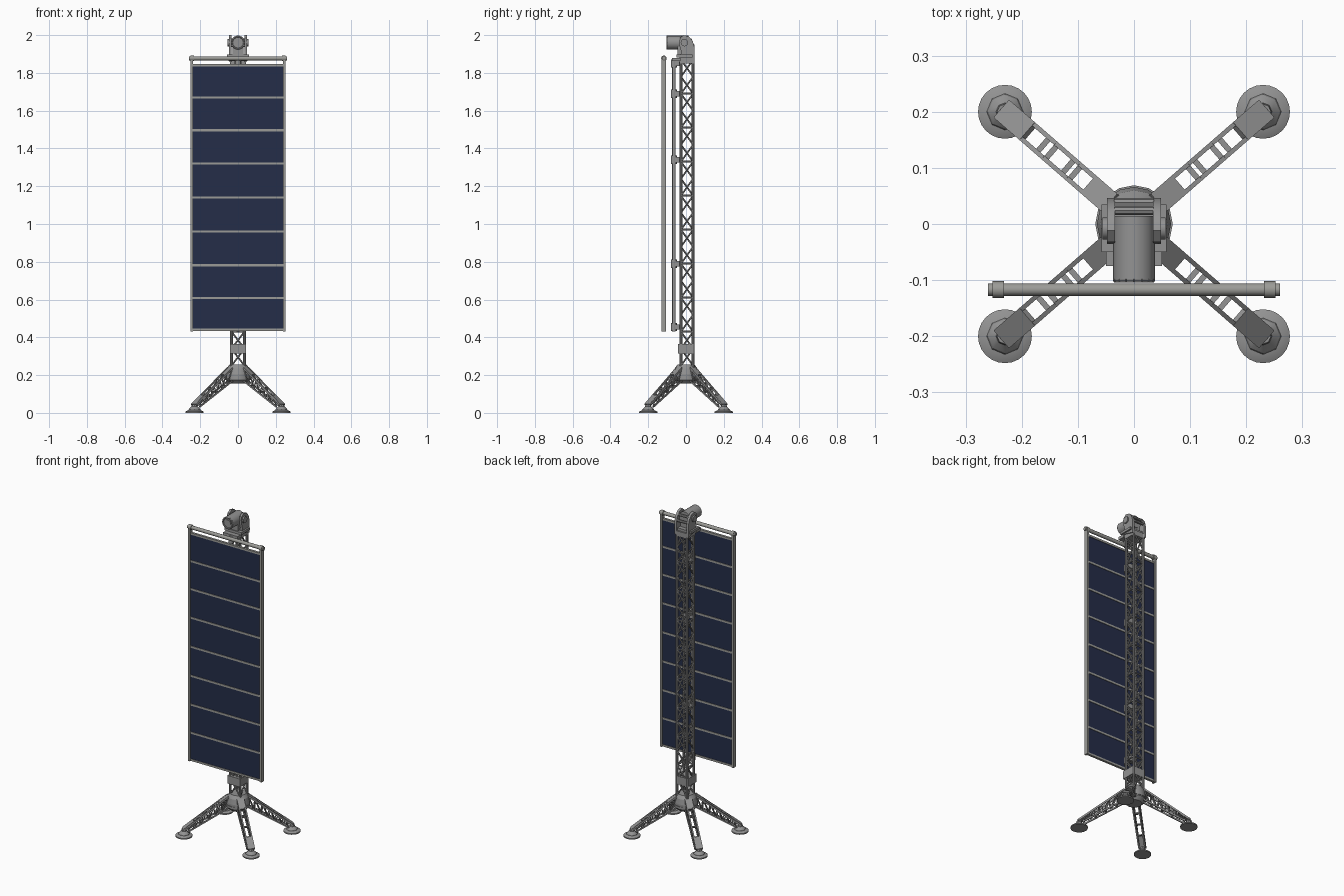
import bpy, bmesh, math
from mathutils import Vector, Matrix

cube = bpy.data.objects.get("Cube")
if cube:
    bpy.data.objects.remove(cube)


def material(name, rgb):
    m = bpy.data.materials.new(name)
    m.use_nodes = True
    m.diffuse_color = (*rgb, 1)
    m.node_tree.nodes["Principled BSDF"].inputs["Base Color"].default_value = (*rgb, 1)
    return m


GREY = material("metal grey", (0.29, 0.29, 0.29))
FRAME = material("frame grey", (0.33, 0.33, 0.31))
BLUE = material("solar blue", (0.018, 0.026, 0.066))


def frame(a, b):
    """Matrix at the middle of a-b, with local z along it and local y kept upright."""
    z = (b - a).normalized()
    ref = Vector((0, 0, 1)) if abs(z.z) < 0.99 else Vector((0, 1, 0))
    x = ref.cross(z).normalized()
    y = z.cross(x)
    m = Matrix((x, y, z)).transposed().to_4x4()
    m.translation = (a + b) / 2
    return m


def tube(bm, a, b, r, sides=8, r2=None):
    a, b = Vector(a), Vector(b)
    bmesh.ops.create_cone(bm, cap_ends=True, segments=sides, radius1=r,
                          radius2=r if r2 is None else r2,
                          depth=(b - a).length, matrix=frame(a, b))


def bar(bm, a, b, w, h):
    a, b = Vector(a), Vector(b)
    size = Matrix.Diagonal((w, h, (b - a).length, 1))
    bmesh.ops.create_cube(bm, size=1, matrix=frame(a, b) @ size)


def box(bm, lo, hi):
    lo, hi = Vector(lo), Vector(hi)
    m = Matrix.Translation((lo + hi) / 2) @ Matrix.Diagonal((*(hi - lo), 1))
    bmesh.ops.create_cube(bm, size=1, matrix=m)


def lathe(bm, profile, sides, centre=(0, 0)):
    """Stack of tapered rings from (radius, height) pairs."""
    for (r1, z1), (r2, z2) in zip(profile, profile[1:]):
        tube(bm, (*centre, z1), (*centre, z2), r1, sides, r2)


def finish(name, bm, mat, smooth=True):
    me = bpy.data.meshes.new(name)
    bm.to_mesh(me)
    bm.free()
    ob = bpy.data.objects.new(name, me)
    bpy.context.collection.objects.link(ob)
    me.materials.append(mat)
    if smooth:
        bpy.ops.object.select_all(action="DESELECT")
        ob.select_set(True)
        bpy.context.view_layer.objects.active = ob
        bpy.ops.object.shade_smooth_by_angle(angle=math.radians(40))
    return ob


# Lattice mast: four corner rails, side zigzags and crossed front and back
X, Y0, Y1 = 0.034, -0.027, 0.038
corners = [(-X, Y0), (X, Y0), (X, Y1), (-X, Y1)]
bm = bmesh.new()
for c in corners:
    tube(bm, (*c, 0.22), (*c, 1.88), 0.008)
bays, low, high = 18, 0.25, 1.87
step = (high - low) / bays
for i in range(bays):
    z0, z1 = low + i * step, low + (i + 1) * step
    for k in range(4):
        p, q = corners[k], corners[(k + 1) % 4]
        if i % 2 == 0:
            tube(bm, (*p, z0), (*q, z0), 0.005, 6)
        if i % 2 == 0 or k % 2 == 0:
            tube(bm, (*p, z0), (*q, z1), 0.0045, 6)
        if i % 2 == 1 or k % 2 == 0:
            tube(bm, (*q, z0), (*p, z1), 0.0045, 6)
finish("lattice_mast", bm, GREY)

# Solid sleeve around the lower mast
bm = bmesh.new()
box(bm, (-0.043, -0.043, 0.315), (0.043, 0.043, 0.365))
finish("mast_sleeve", bm, GREY, False)

# Rod down the front of the mast with its clamps
bm = bmesh.new()
tube(bm, (0, -0.064, 0.43), (0, -0.064, 1.87), 0.009, 10)
finish("lift_rod", bm, GREY)
bm = bmesh.new()
for z in (0.455, 0.79, 1.34, 1.69, 1.85):
    tube(bm, (0, -0.064, z - 0.022), (0, -0.064, z + 0.022), 0.016, 10)
    box(bm, (-0.018, -0.058, z - 0.014), (0.018, -0.022, z + 0.014))
    box(bm, (-X, -0.036, z - 0.008), (X, -0.022, z + 0.008))
finish("rod_clamps", bm, GREY)

# Hub joining mast and legs
bm = bmesh.new()
lathe(bm, [(0.045, 0.155), (0.066, 0.175), (0.066, 0.205), (0.06, 0.235), (0.046, 0.255)], 16)
tube(bm, (0, 0, 0.18), (0, 0, 0.192), 0.069, 16)
finish("hub", bm, GREY)

# Four lattice legs with swivel feet
FX, FY = 0.23, 0.2
for sx, side in ((1, "left"), (-1, "right")):
    for sy, end in ((-1, "front"), (1, "back")):
        out = Vector((sx * FX, sy * FY, 0)).normalized()
        across = Vector((-out.y, out.x, 0))
        reach = math.hypot(FX, FY)

        def top(t, s=0):
            return out * (0.055 + t * (reach - 0.05)) + across * s + Vector((0, 0, 0.238 - 0.195 * t))

        def under(t, s=0):
            return out * (0.05 + t * (reach - 0.07)) + across * s + Vector((0, 0, 0.172 - 0.14 * t))

        bm = bmesh.new()
        for s in (-0.017, 0.017):
            bar(bm, top(0, s), top(1, s), 0.008, 0.01)
            bar(bm, under(0, s), under(1, s), 0.008, 0.008)
            n = 6
            for i in range(n):
                a, b = i / n, (i + 1) / n
                tube(bm, under(a, s), top(a, s), 0.0035, 6)
                tube(bm, top(a, s), under(b, s), 0.0035, 6)
        for t in (0.33, 0.55):
            bar(bm, top(t, -0.017), top(t, 0.017), 0.01, 0.006)
        for t in (0.2, 0.45, 0.7):
            bar(bm, under(t, -0.017), under(t, 0.017), 0.01, 0.006)
        bar(bm, top(0), top(0.2), 0.04, 0.008)
        bar(bm, top(0.76), top(1.0), 0.038, 0.012)
        finish(f"{end}_{side}_leg", bm, GREY)

        bm = bmesh.new()
        c = (sx * FX, sy * FY)
        lathe(bm, [(0.048, 0), (0.048, 0.007), (0.032, 0.015)], 24, c)
        lathe(bm, [(0.034, 0.012), (0.03, 0.02), (0.016, 0.034), (0.014, 0.045)], 8, c)
        finish(f"{end}_{side}_foot", bm, GREY)

# Solar panels between side rails and cross bars
PY = -0.117
levels = [0.44, 0.608, 0.782, 0.96, 1.14, 1.32, 1.497, 1.67, 1.84]
bm = bmesh.new()
for z0, z1 in zip(levels, levels[1:]):
    box(bm, (-0.242, PY - 0.004, z0 + 0.003), (0.242, PY + 0.004, z1 - 0.003))
finish("solar_panels", bm, BLUE, False)

bm = bmesh.new()
for z in levels:
    box(bm, (-0.243, PY - 0.007, z - 0.006), (0.243, PY + 0.007, z + 0.006))
for s in (-1, 1):
    x = s * 0.245
    box(bm, (x - 0.006, PY - 0.012, 0.432), (x + 0.006, PY + 0.012, 1.88))
finish("panel_frame", bm, FRAME, False)

# Top bar the panels hang from
bm = bmesh.new()
tube(bm, (-0.25, PY, 1.877), (0.25, PY, 1.877), 0.011, 12)
for s in (-1, 1):
    tube(bm, (s * 0.232, PY, 1.877), (s * 0.252, PY, 1.877), 0.015, 12)
    tube(bm, (s * 0.252, PY, 1.877), (s * 0.26, PY, 1.877), 0.011, 12)
finish("top_bar", bm, FRAME)

# Cap of the mast that carries the head
bm = bmesh.new()
box(bm, (-0.042, -0.034, 1.85), (0.042, 0.044, 1.882))
box(bm, (-0.058, -0.05, 1.882), (0.058, 0.035, 1.897))
box(bm, (-0.05, -0.075, 1.862), (0.05, -0.03, 1.88))
finish("mast_cap", bm, GREY, False)

# Curved yoke arms sweeping from the back of the mast to the head
outline = [(0.046, 1.86), (0.046, 1.93), (0.036, 1.968), (0.016, 1.992),
           (-0.012, 2.0), (-0.032, 1.985), (-0.036, 1.95), (-0.026, 1.915), (-0.03, 1.88)]
bm = bmesh.new()
for s in (-1, 1):
    ring = [bm.verts.new((s * 0.034, y, z)) for y, z in outline]
    face = bm.faces.new(ring)
    ext = bmesh.ops.extrude_face_region(bm, geom=[face])
    moved = [v for v in ext["geom"] if isinstance(v, bmesh.types.BMVert)]
    bmesh.ops.translate(bm, verts=moved, vec=(s * 0.014, 0, 0))
    tube(bm, (s * 0.046, -0.008, 1.96), (s * 0.056, -0.008, 1.96), 0.02, 12)
for y, z in ((0.038, 1.945), (0.024, 1.975)):
    tube(bm, (-0.036, y, z), (0.036, y, z), 0.008, 8)
bmesh.ops.recalc_face_normals(bm, faces=bm.faces)
finish("yoke_arms", bm, GREY)

# Barrel shaped head with a recessed lens
bm = bmesh.new()
tube(bm, (0, 0.014, 1.96), (0, -0.098, 1.96), 0.037, 16)
for i in range(16):
    a, b = (math.tau * k / 16 for k in (i, i + 1))
    tube(bm, (0.033 * math.cos(a), -0.1, 1.96 + 0.033 * math.sin(a)),
         (0.033 * math.cos(b), -0.1, 1.96 + 0.033 * math.sin(b)), 0.005, 6)
tube(bm, (0, -0.096, 1.96), (0, -0.102, 1.96), 0.02, 16)
box(bm, (-0.03, -0.045, 1.895), (0.03, 0.01, 1.94))
finish("head_barrel", bm, GREY)
